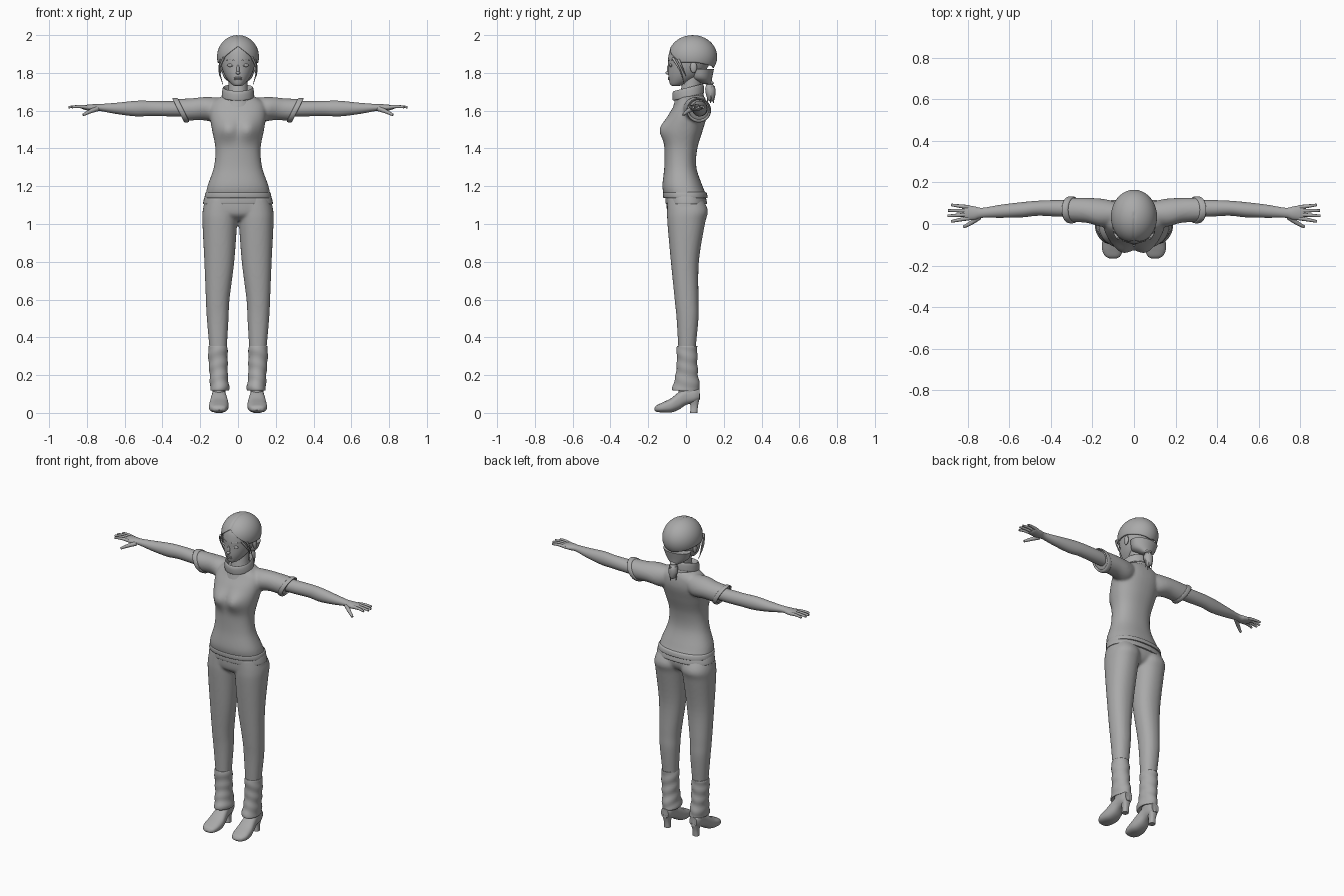
import bpy, bmesh, math
from mathutils import Vector, Matrix

cube = bpy.data.objects.get("Cube")
if cube:
    bpy.data.objects.remove(cube)

clay = bpy.data.materials.new("clay_grey")
clay.use_nodes = True
GREY = (0.4, 0.4, 0.4, 1)
clay.diffuse_color = GREY
clay.node_tree.nodes["Principled BSDF"].inputs["Base Color"].default_value = GREY
BOTH = (1, -1)
made = []


def smooth_rows(rows, steps=6):
    """Catmull-Rom interpolation through the section rows."""
    rows = [Vector(r) for r in rows]
    pts = [rows[0] * 2 - rows[1]] + rows + [rows[-1] * 2 - rows[-2]]
    out = []
    for a, b, c, d in zip(pts, pts[1:], pts[2:], pts[3:]):
        for i in range(steps):
            t = i / steps
            out.append((b * 2 + (c - a) * t + (a * 2 - b * 5 + c * 4 - d) * t**2
                        + (b * 3 - a - c * 3 + d) * t**3) / 2)
    return out + [rows[-1]]


def loft(bm, axis, rows, sides=(1,), power=2, warp=None, caps=True, n=40):
    """Rows hold (position on axis, low, high, low, high) for the other two axes."""
    k = "xyz".index(axis)
    for side in sides:
        rings = []
        for t, a0, a1, b0, b1 in smooth_rows(rows):
            ring = []
            for i in range(n):
                ang = math.tau * i / n
                c, s = math.cos(ang), math.sin(ang)
                u = math.copysign(abs(c) ** (2 / power), c)
                v = math.copysign(abs(s) ** (2 / power), s)
                p = [(a0 + a1 + u * (a1 - a0)) / 2, (b0 + b1 + v * (b1 - b0)) / 2]
                p.insert(k, t)
                p = Vector(p)
                if warp:
                    warp(p)
                p.x *= side
                ring.append(bm.verts.new(p))
            rings.append(ring)
        for r, q in zip(rings, rings[1:]):
            for i in range(n):
                j = (i + 1) % n
                bm.faces.new((r[i], r[j], q[j], q[i]))
        if caps:
            bm.faces.new(rings[0])
            bm.faces.new(rings[-1])


def sym(rows):
    """Rows symmetric in x: (z, half width, front, back)."""
    return [(z, -w, w, f, b) for z, w, f, b in rows]


def ball(bm, centre, size, sides=(1,)):
    for s in sides:
        m = Matrix.Translation((centre[0] * s, *centre[1:])) @ Matrix.Diagonal((*size, 1))
        bmesh.ops.create_uvsphere(bm, u_segments=24, v_segments=14, radius=1, matrix=m)


def finish(bm, name, voxel=0, thick=0):
    bmesh.ops.recalc_face_normals(bm, faces=bm.faces)
    mesh = bpy.data.meshes.new(name)
    bm.to_mesh(mesh)
    bm.free()
    mesh.materials.append(clay)
    ob = bpy.data.objects.new(name, mesh)
    bpy.context.collection.objects.link(ob)
    made.append(ob)
    if voxel:
        m = ob.modifiers.new("fuse", "REMESH")
        m.mode, m.voxel_size, m.use_smooth_shade = "VOXEL", voxel, True
        m = ob.modifiers.new("soften", "SMOOTH")
        m.factor, m.iterations = 0.5, 5
    if thick:
        ob.modifiers.new("thickness", "SOLIDIFY").thickness = thick


def part(name, axis, rows, **kw):
    bm = bmesh.new()
    loft(bm, axis, rows, **kw)
    finish(bm, name)


def strands(name, paths, radius, sides=(1,), tip=0.5):
    """Tapered round strands through short point paths."""
    cu = bpy.data.curves.new(name, "CURVE")
    cu.dimensions, cu.bevel_depth, cu.bevel_resolution = "3D", radius, 3
    cu.use_fill_caps = True
    for side in sides:
        for path in paths:
            sp = cu.splines.new("NURBS")
            sp.points.add(len(path) - 1)
            for i, (x, y, z) in enumerate(path):
                sp.points[i].co = (x * side, y, z, 1)
                sp.points[i].radius = 1 + (tip - 1) * i / (len(path) - 1)
            sp.use_endpoint_u, sp.order_u = True, 3
    cu.materials.append(clay)
    bpy.context.collection.objects.link(bpy.data.objects.new(name, cu))


# Sweater: torso with bust, fused with short sleeves
def bust(p):
    if p.y < 0:
        p.y -= 0.03 * math.exp(-((abs(p.x) - 0.055) / 0.05)**2 - ((p.z - 1.5) / 0.055)**2)


def slant(p):
    p.x += 0.5 * (p.z - 1.6)


bm = bmesh.new()
loft(bm, "z", sym([(1.145, .172, -.115, .112), (1.2, .162, -.125, .088), (1.3, .128, -.115, .055),
                   (1.4, .12, -.114, .06), (1.5, .138, -.116, .09), (1.58, .15, -.09, .112),
                   (1.64, .14, -.055, .11), (1.68, .08, -.04, .095)]), power=2.3, warp=bust)
loft(bm, "x", [(.06, 0, .1, 1.57, 1.67), (.14, -.015, .12, 1.54, 1.672), (.22, .005, .126, 1.55, 1.665),
               (.31, .01, .127, 1.545, 1.662)], sides=BOTH, warp=slant)
finish(bm, "sweater", voxel=0.008)
part("sleeve_cuff", "x", [(.285, .01, .125, 1.55, 1.66), (.29, .004, .132, 1.54, 1.667),
                          (.312, .004, .132, 1.538, 1.666), (.314, .012, .125, 1.55, 1.66),
                          (.29, .02, .115, 1.56, 1.65)],
     sides=BOTH, warp=slant, caps=False)
part("sweater_hem", "z", sym([(1.17, .165, -.116, .1), (1.163, .173, -.122, .11), (1.14, .176, -.12, .114),
                              (1.138, .165, -.11, .105)]), power=2.3, caps=False)


# Turtleneck collar, leaning forward
def lean(p):
    p.z += 0.25 * (p.y - 0.01)


part("collar", "z", sym([(1.64, .088, -.068, .098), (1.67, .08, -.06, .092), (1.675, .086, -.07, .096),
                         (1.71, .083, -.072, .094), (1.722, .076, -.062, .085), (1.69, .062, -.045, .075)]),
     warp=lean, caps=False)
part("neck", "z", sym([(1.63, .06, -.04, .08), (1.72, .05, -.025, .08), (1.8, .052, -.01, .09)]))

# Trousers: pelvis fused with both legs
bm = bmesh.new()
loft(bm, "z", sym([(1.165, .16, -.1, .085), (1.1, .182, -.103, .102), (1.05, .155, -.095, .085),
                   (1.02, .05, -.06, .04)]), power=2.3)
loft(bm, "z", [(1.14, 0, .168, -.098, .085), (1.07, .001, .187, -.1, .116), (1, .005, .188, -.098, .1),
               (.8, .02, .178, -.08, .068), (.6, .045, .17, -.06, .066), (.5, .05, .165, -.05, .066),
               (.33, .06, .15, -.04, .05)], sides=BOTH, power=2.2)
finish(bm, "trousers", voxel=0.008)
part("waistband", "z", sym([(1.15, .168, -.1, .09), (1.147, .176, -.108, .102), (1.11, .185, -.108, .111),
                            (1.105, .178, -.1, .1)]), power=2.3, caps=False)


# Slouchy leg warmers
def wrinkle(p):
    k = 0.035 * math.sin(p.z * 95 + p.x * 30 + p.y * 25)
    p.x += (p.x - 0.105) * k
    p.y += p.y * k


part("leg_warmer", "z", [(.34, .065, .145, -.035, .045), (.355, .06, .152, -.047, .056),
                         (.34, .056, .158, -.05, .06), (.27, .055, .156, -.048, .06),
                         (.2, .054, .15, -.055, .064), (.14, .047, .148, -.07, .073),
                         (.118, .05, .145, -.07, .07), (.125, .065, .135, -.04, .05)],
     sides=BOTH, warp=wrinkle)

# Heeled ankle boots
bm = bmesh.new()
loft(bm, "y", [(-.167, .085, .115, .014, .026), (-.155, .066, .138, .006, .04), (-.125, .054, .153, .002, .055),
               (-.08, .05, .152, .002, .077), (-.04, .056, .145, .016, .108), (0, .064, .138, .042, .13),
               (.045, .066, .136, .055, .135), (.072, .075, .126, .07, .125)], sides=BOTH, power=2.5)
loft(bm, "z", [(.07, .07, .132, -.04, .075), (.13, .065, .137, -.04, .07), (.2, .065, .137, -.04, .055)],
     sides=BOTH)
finish(bm, "boot_upper")
part("boot_heel", "z", [(0, .082, .12, .022, .06), (.04, .082, .12, .023, .064), (.085, .07, .132, .01, .074)],
     sides=BOTH, power=2.6)

# Arms, palms and fingers
part("arm", "x", [(.22, .035, .11, 1.57, 1.65), (.35, .035, .115, 1.57, 1.65), (.46, .04, .112, 1.572, 1.652),
                  (.54, .032, .105, 1.57, 1.652), (.64, .03, .093, 1.582, 1.642), (.73, .03, .078, 1.598, 1.635),
                  (.77, .02, .085, 1.598, 1.634), (.81, .02, .09, 1.604, 1.63), (.825, .035, .078, 1.61, 1.624)],
     sides=BOTH)
fingers = []
for root, end, reach in ((.028, .012, .88), (.046, .039, .897), (.064, .065, .896), (.081, .092, .88)):
    fingers.append([(.795, root, 1.617), (.845, (root + end) / 2, 1.626), (reach, end, 1.618)])
strands("fingers", fingers, 0.0105, BOTH, 0.6)
strands("thumb", [[(.745, .035, 1.61), (.785, .002, 1.597), (.82, -.014, 1.577)]], 0.014, BOTH)

# Head with nose, eyelids, lips and ears
part("head", "z", sym([(1.73, .012, -.07, -.045), (1.737, .03, -.083, -.01), (1.76, .052, -.09, .04),
                       (1.79, .071, -.094, .085), (1.83, .086, -.094, .115), (1.88, .093, -.094, .14),
                       (1.93, .088, -.08, .135), (1.965, .06, -.04, .1), (1.98, .02, 0, .06)]))
bm = bmesh.new()
ball(bm, (0, -.096, 1.8), (.011, .013, .009))
ball(bm, (0, -.092, 1.818), (.008, .009, .026))
finish(bm, "nose")
bm = bmesh.new()
ball(bm, (.038, -.08, 1.84), (.019, .008, .009), BOTH)
finish(bm, "eyelids")
strands("lashes", [[(.02, -.087, 1.838), (.038, -.09, 1.834), (.058, -.077, 1.84)]], 0.002, BOTH)
strands("eyebrows", [[(.018, -.091, 1.865), (.04, -.088, 1.875), (.064, -.07, 1.866)]], 0.0025, BOTH)
bm = bmesh.new()
for z in (1.766, 1.774):
    ball(bm, (0, -.089, z), (.02, .007, .005))
finish(bm, "lips")
bm = bmesh.new()
ball(bm, (.092, .04, 1.83), (.01, .018, .03), BOTH)
finish(bm, "ears")

# Parted hair: a cap whose lower edge opens around the face
SEGS, ROWS = 120, 28
bm = bmesh.new()
grid = []
for r in range(ROWS + 1):
    ring = []
    for s in range(SEGS):
        az = math.tau * s / SEGS
        off = min(az, math.tau - az)
        drop = math.radians(60 + 45 * min(1, off / 1.05) + 17 * max(0, (off - 1.7) / 1.44))
        phi = drop * (r + 0.3) / (ROWS + 0.3)
        d = Vector((math.sin(phi) * math.sin(az), -math.sin(phi) * math.cos(az), math.cos(phi)))
        groove = 0.025 * math.exp(-(d.x / 0.05)**2) if d.y < 0.1 else 0
        d *= 1 - groove
        ring.append(bm.verts.new((d.x * .111, .035 + d.y * .13, 1.885 + d.z * .115)))
    grid.append(ring)
for a, b in zip(grid, grid[1:]):
    for s in range(SEGS):
        t = (s + 1) % SEGS
        bm.faces.new((a[s], a[t], b[t], b[s]))
bm.faces.new(grid[0])
finish(bm, "hair_cap", thick=0.008)
strands("side_locks", [[(.075, -.07, 1.88), (.098, -.045, 1.84), (.097, -.02, 1.79), (.08, -.01, 1.74)],
                       [(.09, -.04, 1.87), (.103, -.02, 1.83), (.098, 0, 1.78)]], 0.007, BOTH, 0.2)
part("nape_hair", "z", sym([(1.74, .025, .09, .135), (1.77, .07, .03, .138), (1.82, .09, .03, .148)]))

# Short ponytail with its tie
part("ponytail", "z", sym([(1.765, .015, .1, .13), (1.745, .014, .11, .138), (1.72, .026, .102, .154),
                           (1.69, .028, .105, .156), (1.66, .016, .115, .15), (1.648, .005, .125, .14)]))
part("hair_tie", "z", sym([(1.755, .014, .108, .138), (1.75, .021, .102, .146), (1.742, .021, .102, .146),
                           (1.738, .014, .108, .138)]))
strands("ponytail_tips", [[(x, .13 + y, 1.73), (x * 1.8, .132 + y, 1.69), (x * 1.2, .13 + y, 1.64)]
                          for x, y in ((-.016, 0), (.016, 0), (.006, .016), (-.006, -.016))], 0.009, tip=0.2)

# Smooth shading on every mesh part
bpy.ops.object.select_all(action="DESELECT")
for ob in made:
    ob.select_set(True)
bpy.context.view_layer.objects.active = made[0]
bpy.ops.object.shade_smooth_by_angle(angle=math.radians(50))
